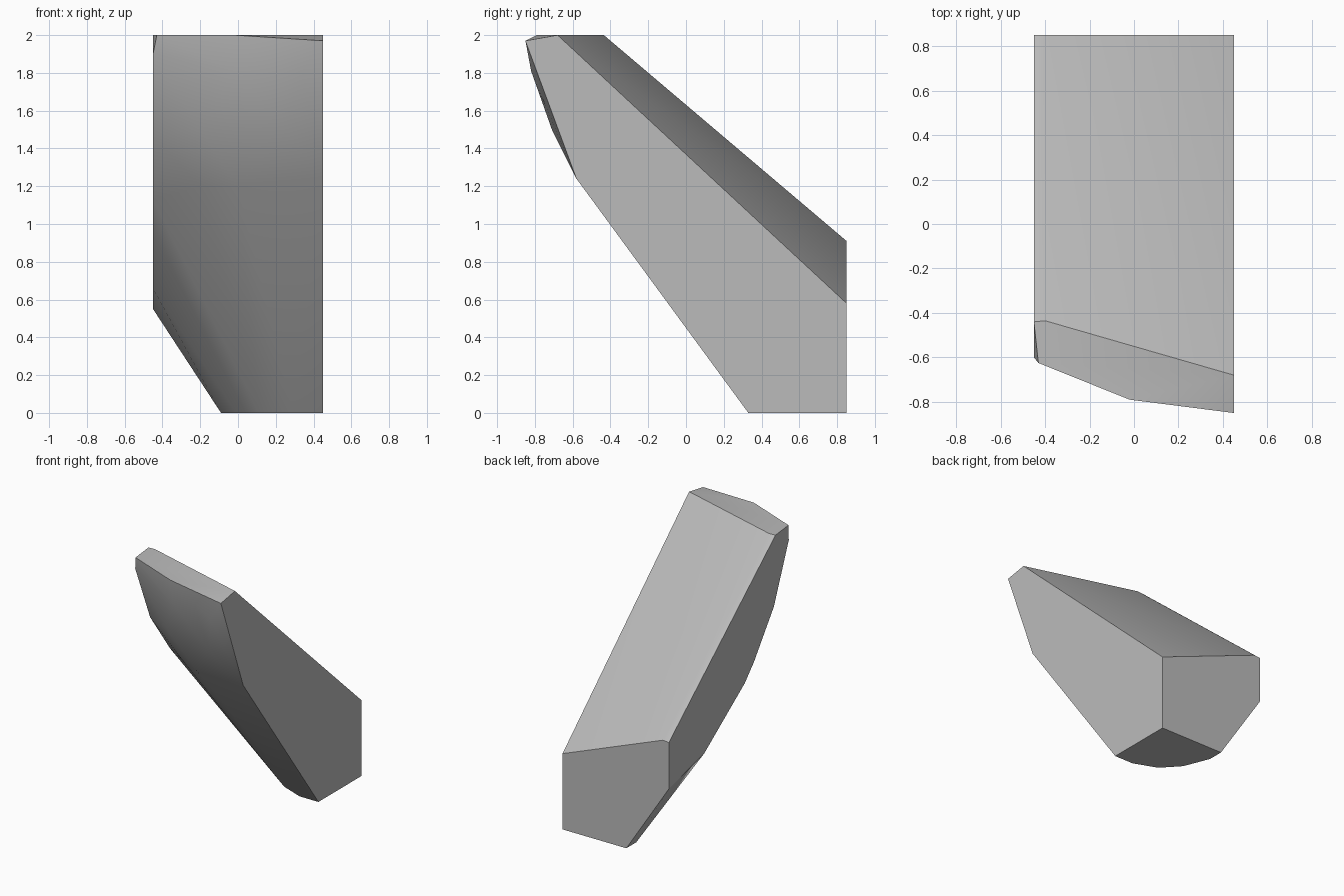
import bpy
import bmesh
import math

cube = bpy.data.objects.get("Cube")
if cube:
    bpy.data.objects.remove(cube, do_unlink=True)

HALF_WIDTH, HALF_DEPTH, HEIGHT = 0.45, 0.85, 2.0


def make_material(name, color):
    material = bpy.data.materials.new(name)
    material.use_nodes = True
    material.diffuse_color = color
    material.node_tree.nodes["Principled BSDF"].inputs["Base Color"].default_value = color
    return material


def side_profile(x, outline):
    """Outline of a flat side wall, given as (y, z)."""
    return [(x, y, z) for y, z in outline]


def level_outline(z, outline):
    """Outline of a horizontal slice, given as (x, y)."""
    return [(x, y, z) for x, y in outline]


def convex_solid(name, points, material):
    """Wrap the outlines in one faceted solid with planar faces merged."""
    mesh = bpy.data.meshes.new(name)
    bm = bmesh.new()
    for point in points:
        bm.verts.new(point)
    hull = bmesh.ops.convex_hull(bm, input=bm.verts[:])
    loose = {g for g in hull["geom_interior"] + hull["geom_unused"]
             if isinstance(g, bmesh.types.BMVert)}
    bmesh.ops.delete(bm, geom=list(loose), context='VERTS')
    bmesh.ops.dissolve_limit(bm, angle_limit=math.radians(0.5),
                             verts=bm.verts[:], edges=bm.edges[:])
    bmesh.ops.recalc_face_normals(bm, faces=bm.faces[:])
    bm.to_mesh(mesh)
    bm.free()
    mesh.materials.append(material)
    obj = bpy.data.objects.new(name, mesh)
    bpy.context.collection.objects.link(obj)
    return obj


# Flat walls on the two sides
points = side_profile(HALF_WIDTH, [
    (HALF_DEPTH, 0), (HALF_DEPTH, 0.58), (-0.68, HEIGHT),
    (-HALF_DEPTH, 1.97), (-0.58, 1.24), (0.33, 0)])
points += side_profile(-HALF_WIDTH, [
    (HALF_DEPTH, 0.55), (HALF_DEPTH, 0.905), (-0.44, HEIGHT), (-0.6, 1.9),
    (-0.42, 1.46), (-0.18, 1.13), (-0.07, 1.01), (0.42, 0.66)])

# Upper corner of the back wall
points.append((-0.4, HALF_DEPTH, 0.91))

# Flat top and foot
points += level_outline(HEIGHT, [(-0.4, -0.435), (-0.02, -0.79), (-0.43, -0.625)])
points += level_outline(0, [
    (0.29, 0.33), (0.11, 0.4), (-0.01, 0.53), (-0.09, 0.73), (-0.09, HALF_DEPTH)])

# Rounded bulge of the overhanging front
points += level_outline(1.81, [(0.34, -0.82), (-0.02, -0.76)])
points += level_outline(1.5, [(0.25, -0.71), (-0.2, -0.58)])
points += level_outline(1.2, [(0, -0.5), (-0.2, -0.4)])

stone = make_material("stone_grey", (0.5, 0.5, 0.5, 1))
shard = convex_solid("stone_shard", points, stone)

# Soft front, crisp broken edges
bpy.ops.object.select_all(action='DESELECT')
shard.select_set(True)
bpy.context.view_layer.objects.active = shard
bpy.ops.object.shade_smooth_by_angle(angle=math.radians(30))
